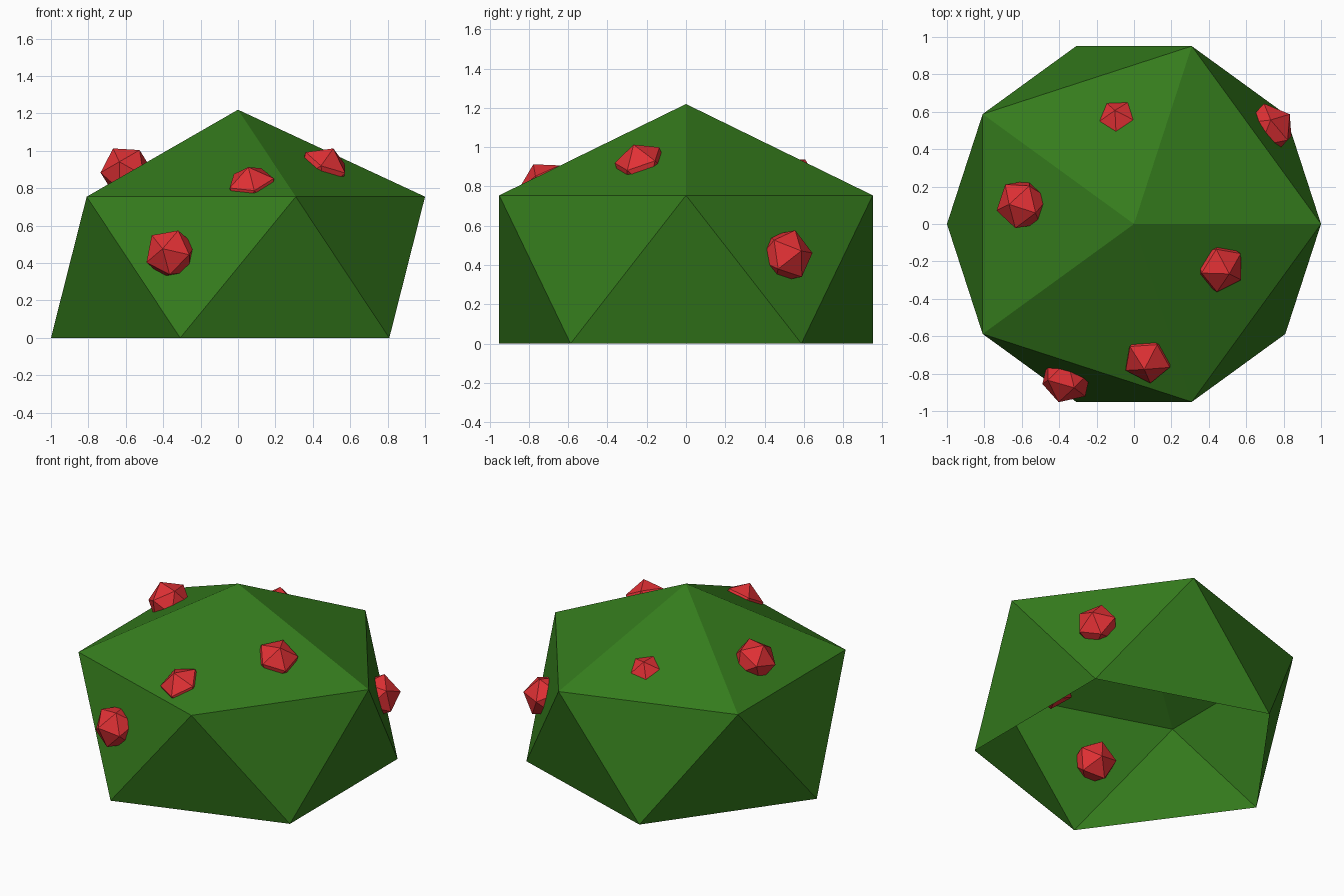
import bpy, bmesh, math
from mathutils import Vector, Matrix

if "Cube" in bpy.data.objects:
    bpy.data.objects.remove(bpy.data.objects["Cube"])

RIM, TOP = 0.755, 1.22  # heights of the upper ring and the apex


def material(name, color):
    m = bpy.data.materials.new(name)
    m.diffuse_color = (*color, 1)
    m.use_nodes = True
    m.node_tree.nodes["Principled BSDF"].inputs["Base Color"].default_value = m.diffuse_color
    return m


def add_object(name, bm, mat):
    mesh = bpy.data.meshes.new(name)
    bm.to_mesh(mesh)
    bm.free()
    mesh.materials.append(mat)
    ob = bpy.data.objects.new(name, mesh)
    bpy.context.collection.objects.link(ob)
    return ob


green = material("leaf_green", (0.035, 0.2, 0.012))
red = material("berry_red", (0.75, 0.03, 0.035))

# Bush: icosahedron-like shell, open underneath
bm = bmesh.new()


def ring(offset, z):
    angles = [math.radians(offset + 72 * i) for i in range(5)]
    return [bm.verts.new((math.cos(a), math.sin(a), z)) for a in angles]


upper, lower = ring(0, RIM), ring(36, 0)
apex = bm.verts.new((0, 0, TOP))
for i in range(5):
    j = (i + 1) % 5
    bm.faces.new((upper[i], upper[j], apex))
    bm.faces.new((lower[i], upper[j], upper[i]))
    bm.faces.new((lower[i], lower[j], upper[j]))
add_object("bush", bm, green)


# Berries: icosahedra with one corner pointing out of the leaf face
def berry(i, center, azimuth, tilt, spin):
    b = bmesh.new()
    bmesh.ops.create_icosphere(b, subdivisions=1, radius=0.142)
    rot = (Matrix.Rotation(math.radians(azimuth), 4, 'Z')
           @ Matrix.Rotation(math.radians(tilt), 4, 'Y')
           @ Matrix.Rotation(math.radians(spin), 4, 'Z'))
    bmesh.ops.transform(b, matrix=Matrix.Translation(Vector(center)) @ rot, verts=b.verts)
    add_object(f"berry_{i}", b, red)


berries = [
    ((-0.36, -0.82, 0.45), -108, 79, 10),
    ((0.72, 0.505, 0.445), 36, 79, 20),
    ((-0.597, 0.105, 0.89), 180, 30, 15),
    ((-0.08, 0.54, 0.815), 108, 30, 162),
    ((0.452, -0.225, 0.89), -36, 30, 5),
    ((0.077, -0.71, 0.79), -108, 30, 25),
]
for i, args in enumerate(berries, 1):
    berry(i, *args)
